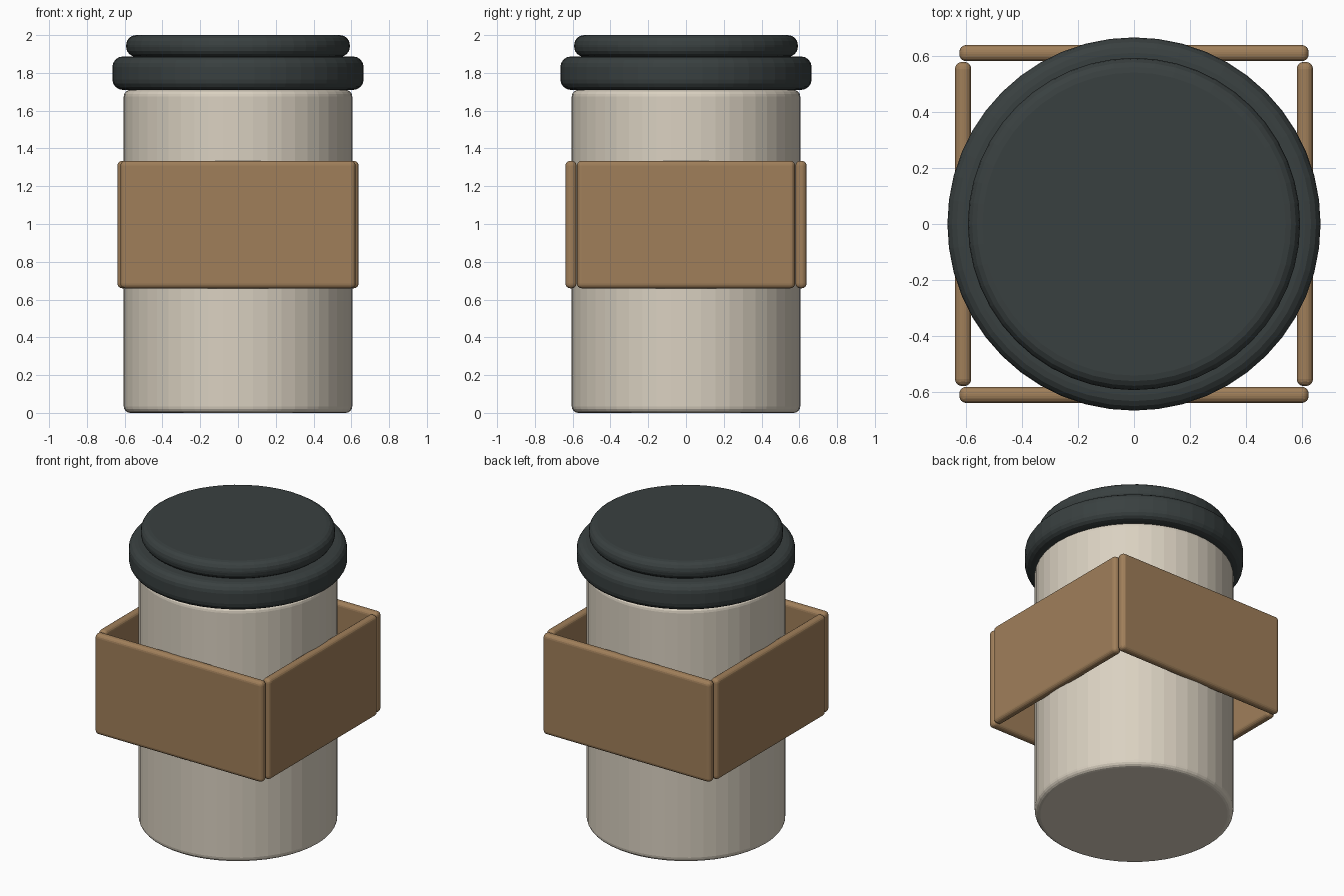
import bpy, bmesh, math

if "Cube" in bpy.data.objects:
    bpy.data.objects.remove(bpy.data.objects["Cube"])


def material(name, rgb):
    # convert 0-255 display values to linear
    lin = [((c / 255 + 0.055) / 1.055) ** 2.4 for c in rgb]
    m = bpy.data.materials.new(name)
    m.diffuse_color = (*lin, 1)
    m.use_nodes = True
    m.node_tree.nodes["Principled BSDF"].inputs["Base Color"].default_value = m.diffuse_color
    return m


CREAM = material("cream", (218, 209, 193))
CHARCOAL = material("charcoal", (57, 64, 64))
KRAFT = material("kraft_brown", (160, 127, 90))


def new_object(name, bm, mat):
    bmesh.ops.recalc_face_normals(bm, faces=bm.faces)
    mesh = bpy.data.meshes.new(name)
    bm.to_mesh(mesh)
    bm.free()
    mesh.materials.append(mat)
    ob = bpy.data.objects.new(name, mesh)
    bpy.context.collection.objects.link(ob)
    return ob


def bevel(ob, width, segments):
    b = ob.modifiers.new("rounded_edges", "BEVEL")
    b.width = width
    b.segments = segments
    b.limit_method = "ANGLE"
    b.angle_limit = math.radians(40)


def disc(name, radius, z0, z1, round_width, mat):
    bm = bmesh.new()
    bmesh.ops.create_cone(bm, cap_ends=True, segments=48, radius1=radius,
                          radius2=radius, depth=z1 - z0)
    bmesh.ops.translate(bm, verts=bm.verts, vec=(0, 0, (z0 + z1) / 2))
    bevel(new_object(name, bm, mat), round_width, 4)


def panel(name, center, size):
    bm = bmesh.new()
    bmesh.ops.create_cube(bm, size=1)
    bmesh.ops.scale(bm, verts=bm.verts, vec=size)
    bmesh.ops.translate(bm, verts=bm.verts, vec=center)
    bevel(new_object(name, bm, KRAFT), 0.025, 4)


# Cup body and two-step lid
disc("cup_body", 0.605, 0.0, 1.71, 0.035, CREAM)
disc("lid_rim", 0.665, 1.71, 1.887, 0.055, CHARCOAL)
disc("lid_top", 0.592, 1.885, 2.0, 0.052, CHARCOAL)

# Square sleeve made of four boards
for side, s in (("front", -1), ("back", 1)):
    panel("sleeve_" + side, (0, s * 0.609, 0.997), (1.245, 0.058, 0.675))
for side, s in (("left", -1), ("right", 1)):
    panel("sleeve_" + side, (s * 0.609, 0, 0.997), (0.058, 1.155, 0.675))
